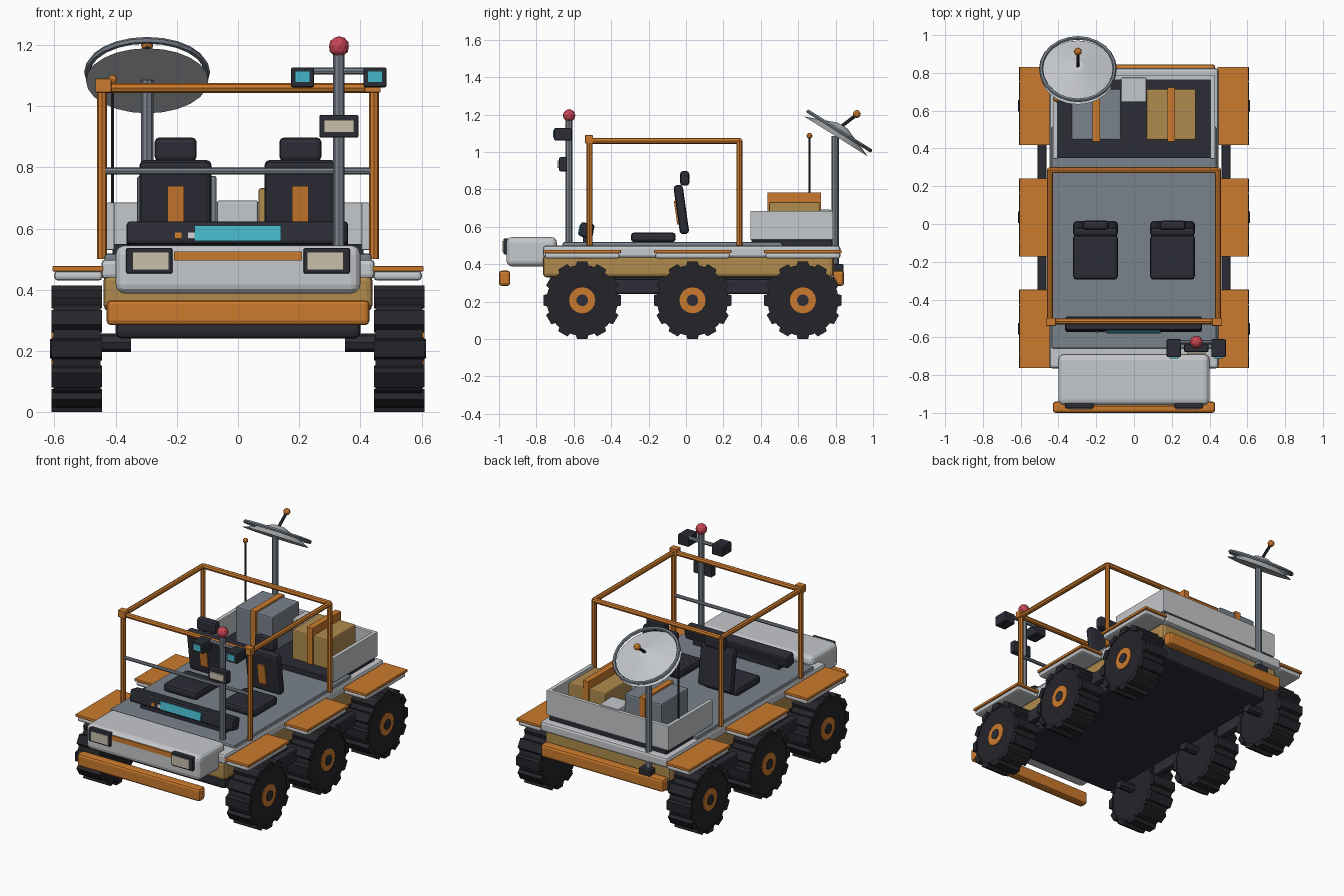
import bpy, bmesh, math
from mathutils import Matrix, Vector

cube = bpy.data.objects.get("Cube")
if cube:
    bpy.data.objects.remove(cube, do_unlink=True)


def material(name, r, g, b):
    m = bpy.data.materials.new(name)
    m.use_nodes = True
    m.diffuse_color = (r, g, b, 1)
    bsdf = m.node_tree.nodes["Principled BSDF"]
    bsdf.inputs["Base Color"].default_value = (r, g, b, 1)
    bsdf.inputs["Roughness"].default_value = 0.7
    return m


ORANGE = material("orange paint", 0.60, 0.195, 0.026)
WHITE = material("off white panel", 0.56, 0.58, 0.60)
GREY = material("steel grey", 0.195, 0.225, 0.265)
DARK = material("dark plastic", 0.025, 0.026, 0.037)
RUBBER = material("tyre rubber", 0.018, 0.018, 0.023)
TAN = material("tan panel", 0.43, 0.26, 0.075)
CYAN = material("cyan glass", 0.06, 0.46, 0.58)
BEIGE = material("warm lens", 0.58, 0.53, 0.41)
RED = material("red beacon", 0.58, 0.06, 0.09)


def finish(bm, name, mat):
    mesh = bpy.data.meshes.new(name)
    bm.to_mesh(mesh)
    bm.free()
    mesh.materials.append(mat)
    ob = bpy.data.objects.new(name, mesh)
    bpy.context.collection.objects.link(ob)
    return ob


def box(name, mat, x, y, z, bevel=0.0, tilt=0.0, segments=2):
    """Box from (min, max) ranges, optionally bevelled and tilted about x."""
    bm = bmesh.new()
    bmesh.ops.create_cube(bm, size=1)
    bmesh.ops.scale(bm, verts=bm.verts, vec=(x[1] - x[0], y[1] - y[0], z[1] - z[0]))
    ob = finish(bm, name, mat)
    ob.location = [(r[0] + r[1]) / 2 for r in (x, y, z)]
    ob.rotation_euler.x = tilt
    if bevel:
        mod = ob.modifiers.new("Bevel", "BEVEL")
        mod.width = bevel
        mod.segments = segments
    return ob


def tube(name, mat, a, b, r, sides=8, r2=None):
    """Cylinder or cone running from point a to point b."""
    a, b = Vector(a), Vector(b)
    axis = b - a
    turn = axis.to_track_quat("Z", "Y").to_matrix().to_4x4()
    bm = bmesh.new()
    bmesh.ops.create_cone(bm, cap_ends=True, segments=sides, radius1=r,
                          radius2=r if r2 is None else r2, depth=axis.length,
                          matrix=Matrix.Translation((a + b) / 2) @ turn)
    return finish(bm, name, mat)


def ball(name, mat, centre, r):
    bm = bmesh.new()
    bmesh.ops.create_icosphere(bm, subdivisions=2, radius=r,
                               matrix=Matrix.Translation(centre))
    return finish(bm, name, mat)


def around(c, half):
    return (c - half, c + half)


def wheel(tag, s, y, z=0.207):
    tube("tyre_" + tag, RUBBER, (s * 0.45, y, z), (s * 0.603, y, z), 0.19, 24)
    # Tread blocks around the tyre, tapering outwards
    bm = bmesh.new()
    for i in range(12):
        turn = Matrix.Rotation(math.tau * i / 12, 4, "X")
        lug = bmesh.ops.create_cube(bm, size=1)["verts"]
        for v in lug:
            width = 0.055 if v.co.z > 0 else 0.075
            v.co = Vector((v.co.x * 0.164, v.co.y * width, 0.19 + v.co.z * 0.034))
            v.co = turn @ v.co
    finish(bm, "tread_" + tag, RUBBER).location = (s * 0.527, y, z)
    tube("hub_" + tag, ORANGE, (s * 0.58, y, z), (s * 0.609, y, z), 0.07, 16)
    tube("hub_cap_" + tag, DARK, (s * 0.6, y, z), (s * 0.614, y, z), 0.032, 10)
    tube("axle_" + tag, DARK, (s * 0.35, y, z + 0.02), (s * 0.5, y, z + 0.02), 0.03)


# Chassis and decks
box("underbody", DARK, (-0.4, 0.4), (-0.7, 0.74), (0.24, 0.35), 0.02)
box("lower_body", TAN, (-0.44, 0.44), (-0.765, 0.79), (0.33, 0.45), 0.02)
box("upper_body", WHITE, (-0.447, 0.447), (-0.765, 0.825), (0.435, 0.5), 0.015)
box("cabin_floor", GREY, (-0.437, 0.437), (-0.66, 0.515), (0.49, 0.518), 0.01)
for tag, y in (("front", (-1.0, -0.94)), ("rear", (0.785, 0.845))):
    box(tag + "_bumper", ORANGE, (-0.43, 0.43), y, (0.284, 0.366), 0.015)

# Nose with headlights
box("nose", WHITE, (-0.4, 0.4), (-0.96, -0.69), (0.388, 0.545), 0.03, segments=3)
box("nose_stripe", ORANGE, (-0.21, 0.21), (-0.965, -0.957), (0.495, 0.525))
for s, tag in ((1, "left"), (-1, "right")):
    box("headlight_frame_" + tag, DARK, around(s * 0.29, 0.076), (-0.977, -0.94), (0.453, 0.537), 0.006)
    box("headlight_lens_" + tag, BEIGE, around(s * 0.285, 0.06), (-0.982, -0.975), (0.465, 0.523))

# Wheels, mudguards and side beams
for s, tag in ((1, "left"), (-1, "right")):
    box("side_beam_" + tag, DARK, around(s * 0.488, 0.024), (-0.55, 0.62), (0.24, 0.32), 0.01)
    for place, y in (("front", -0.555), ("middle", 0.035), ("rear", 0.625)):
        name = place + "_" + tag
        wheel(name, s, y)
        box("mudguard_" + name, ORANGE, around(s * 0.524, 0.083), around(y, 0.207), (0.46, 0.477), 0.003)
        box("mudguard_lining_" + name, WHITE, around(s * 0.522, 0.079), around(y, 0.2), (0.43, 0.462), 0.012)

# Dashboard
lean = -0.18
box("dashboard", DARK, (-0.364, 0.36), (-0.568, -0.494), (0.543, 0.62), 0.012, lean)
box("dashboard_stand", DARK, (-0.3, 0.3), (-0.55, -0.5), (0.51, 0.56))
box("dashboard_screen", CYAN, (-0.143, 0.14), (-0.574, -0.566), (0.559, 0.61), tilt=lean)
box("dashboard_switch", WHITE, (-0.163, -0.138), (-0.574, -0.566), (0.566, 0.586), tilt=lean)
box("dashboard_button", ORANGE, (-0.206, -0.184), (-0.574, -0.566), (0.566, 0.586), tilt=lean)

# Seats
for s, tag in ((1, "left"), (-1, "right")):
    x = s * 0.204
    box("seat_cushion_" + tag, DARK, around(x, 0.118), (-0.295, -0.055), (0.518, 0.57), 0.018)
    box("seat_back_" + tag, DARK, around(x, 0.118), (-0.05, 0.0), (0.56, 0.825), 0.018, 0.14)
    box("seat_stripe_" + tag, ORANGE, around(x, 0.027), (-0.056, -0.048), (0.612, 0.74), tilt=0.14)
    box("headrest_" + tag, DARK, around(x, 0.069), (-0.032, 0.018), (0.82, 0.898), 0.016)

# Roll cage
front, back, side, top = -0.515, 0.285, 0.445, 1.06
for s, tag in ((1, "left"), (-1, "right")):
    x = s * side
    for place, y in (("front", front), ("rear", back)):
        tube("cage_post_" + place + "_" + tag, ORANGE, (x, y, 0.5), (x, y, top), 0.016)
    tube("cage_rail_" + tag, ORANGE, (x, front, top), (x, back, top), 0.016)
    box("cage_bracket_" + tag, ORANGE, around(s * 0.44, 0.026), around(front - 0.003, 0.021), (1.045, 1.09), 0.003)
for place, y in (("front", front), ("rear", back)):
    tube("cage_crossbar_" + place, ORANGE, (-side, y, top), (side, y, top), 0.016)
tube("grab_bar", GREY, (-side, front, 0.788), (side, front, 0.788), 0.011)

# Cargo tray, open towards the seats
box("tray_floor", DARK, (-0.41, 0.41), (0.35, 0.78), (0.495, 0.55))
for s, tag in ((1, "left"), (-1, "right")):
    box("tray_wall_" + tag, WHITE, around(s * 0.417, 0.013), (0.345, 0.785), (0.53, 0.685), 0.004)
box("tray_wall_rear", WHITE, (-0.43, 0.43), (0.762, 0.787), (0.53, 0.685), 0.004)
box("tray_case", WHITE, (-0.068, 0.065), (0.645, 0.775), (0.545, 0.692), 0.006)
for tag, mat, x, z in (("grey", GREY, -0.2, 0.772), ("tan", TAN, 0.197, 0.732)):
    box("crate_" + tag, mat, around(x, 0.13), (0.445, 0.715), (0.545, z), 0.008)
    box("crate_strap_" + tag, ORANGE, around(x, 0.02), (0.435, 0.723), (0.55, 0.783), 0.003)

# Light mast with lamps and beacon
mx, my = 0.33, -0.625
tube("light_mast", GREY, (mx, my, 0.51), (mx, my, 1.175), 0.019)
tube("lamp_bar", GREY, (0.2, my, 1.115), (0.46, my, 1.115), 0.012)
ball("beacon", RED, (mx, my, 1.195), 0.034)
for tag, x in (("left", 0.448), ("right", 0.211)):
    box("lamp_" + tag, DARK, around(x, 0.038), (-0.705, -0.61), (1.062, 1.127), 0.006)
    box("lamp_lens_" + tag, CYAN, around(x, 0.024), (-0.711, -0.703), (1.077, 1.115))
box("work_lamp", DARK, around(mx, 0.064), (-0.678, -0.635), (0.897, 0.972), 0.006)
box("work_lamp_lens", BEIGE, around(mx, 0.049), (-0.687, -0.677), (0.914, 0.955))

# Whip antenna
tube("antenna", DARK, (-0.41, 0.66, 0.54), (-0.41, 0.66, 1.085), 0.006, 6)
ball("antenna_tip", ORANGE, (-0.41, 0.66, 1.087), 0.016)

# Dish antenna on the rear mast
dx, dy = -0.297, 0.797
tilt = 0.56
normal = Vector((0, math.sin(tilt), math.cos(tilt)))
centre = Vector((dx, 0.82, 1.112))
box("dish_mast_base", DARK, around(dx, 0.04), (0.765, 0.843), (0.36, 0.4), 0.006)
tube("dish_mast", GREY, (dx, dy, 0.38), (dx, dy, 1.085), 0.02)
tube("dish", WHITE, centre - normal * 0.034, centre + normal * 0.034, 0.2, 24, 0.03)
bpy.ops.mesh.primitive_torus_add(location=centre, rotation=(-tilt, 0, 0), major_segments=24,
                                 minor_segments=6, major_radius=0.195, minor_radius=0.011)
rim = bpy.context.object
rim.name = "dish_rim"
rim.data.materials.append(GREY)
tube("dish_feed", DARK, (dx, 0.835, 1.14), (dx, 0.913, 1.2), 0.009, 6)
ball("dish_feed_tip", ORANGE, (dx, 0.913, 1.203), 0.021)
